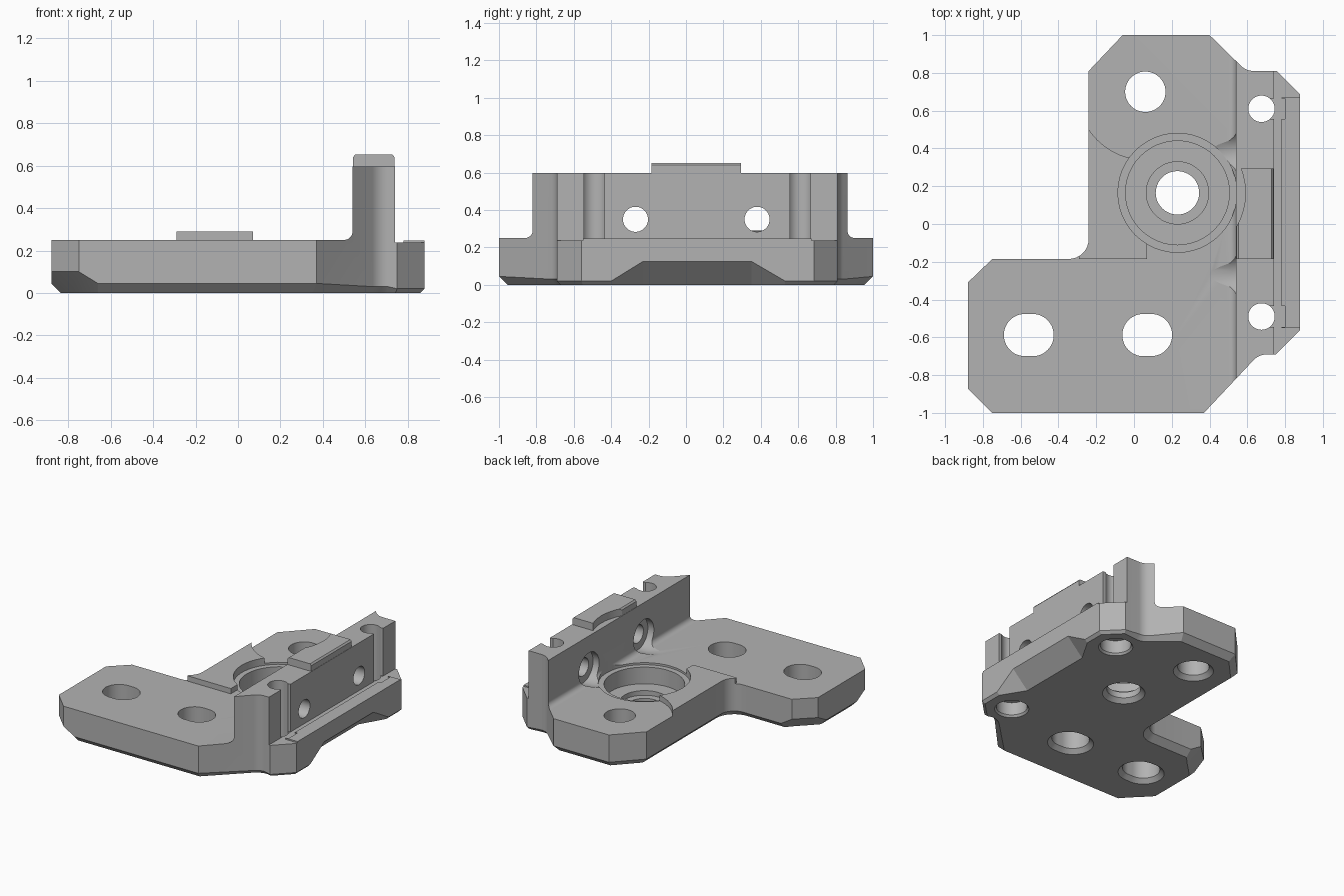
import bpy, bmesh
from math import sin, cos, radians
from mathutils import Vector

if "Cube" in bpy.data.objects:
    bpy.data.objects.remove(bpy.data.objects["Cube"], do_unlink=True)

grey = bpy.data.materials.new("machined grey")
grey.use_nodes = True
COLOUR = (0.45, 0.45, 0.45, 1)
grey.diffuse_color = COLOUR
grey.node_tree.nodes["Principled BSDF"].inputs["Base Color"].default_value = COLOUR


def arc(cx, cy, r, start, end, n=8):
    angles = [radians(start + (end - start) * i / n) for i in range(n + 1)]
    return [(cx + r * cos(a), cy + r * sin(a)) for a in angles]


def stadium(cx, cy, r, half=0):
    """Circle stretched along the first axis by +-half."""
    return arc(cx + half, cy, r, -90, 90, 24) + arc(cx - half, cy, r, 90, 270, 24)


def rect(a0, a1, b0, b1):
    return [(a0, b0), (a1, b0), (a1, b1), (a0, b1)]


def place(points, t, axis="z"):
    if axis == "x":
        return [(t, a, b) for a, b in points]
    if axis == "y":
        return [(a, t, b) for a, b in points]
    return [(a, b, t) for a, b in points]


def loft(name, rings):
    """Closed solid through rings of equal length."""
    bm = bmesh.new()
    rows = [[bm.verts.new(p) for p in ring] for ring in rings]
    n = len(rows[0])
    for low, high in zip(rows, rows[1:]):
        for i in range(n):
            j = (i + 1) % n
            bm.faces.new((low[i], low[j], high[j], high[i]))
    bm.faces.new(rows[0][::-1])
    bm.faces.new(rows[-1])
    bmesh.ops.remove_doubles(bm, verts=bm.verts, dist=0.0001)
    bmesh.ops.recalc_face_normals(bm, faces=bm.faces)
    mesh = bpy.data.meshes.new(name)
    bm.to_mesh(mesh)
    bm.free()
    mesh.materials.append(grey)
    obj = bpy.data.objects.new(name, mesh)
    bpy.context.collection.objects.link(obj)
    return obj


def prism(name, points, lo, hi, axis="z"):
    return loft(name, [place(points, lo, axis), place(points, hi, axis)])


def combine(target, tool, operation="DIFFERENCE"):
    """Apply a boolean and discard the tool."""
    mod = target.modifiers.new("boolean", "BOOLEAN")
    mod.operation, mod.object, mod.solver = operation, tool, "EXACT"
    bpy.context.view_layer.objects.active = target
    bpy.ops.object.modifier_apply(modifier=mod.name)
    bpy.data.objects.remove(tool, do_unlink=True)


# Bracket outline, counter-clockwise, as (x, y, bottom chamfer)
EDGE, FINE, CORNER, RELIEF = 0.045, 0.02, 0.1, 0.125
outline = [(-0.88, -0.87, CORNER), (-0.75, -1, CORNER), (-0.66, -1, EDGE), (0.37, -1, EDGE)]
outline += [(x, y, 0.03) for x, y in arc(0.705, -0.79, 0.1, 135, 90)]
outline += [(0.75, -0.69, FINE), (0.88, -0.56, FINE), (0.88, -0.40, FINE),
            (0.88, -0.23, RELIEF), (0.88, 0.35, RELIEF), (0.88, 0.53, FINE),
            (0.88, 0.685, FINE), (0.755, 0.81, FINE)]
outline += [(x, y, 0.03) for x, y in arc(0.635, 0.91, 0.1, 270, 225)]
outline += [(0.40, 1, EDGE), (-0.06, 1, EDGE), (-0.24, 0.81, EDGE)]
outline += [(x, y, EDGE) for x, y in arc(-0.345, -0.08, 0.105, 0, -90)]
outline += [(-0.66, -0.185, EDGE), (-0.75, -0.185, CORNER), (-0.88, -0.31, CORNER),
            (-0.88, -0.41, EDGE), (-0.88, -0.77, EDGE)]


def inset(i):
    """Corner moved inward by its chamfer."""
    a, b, c = (Vector(outline[k % len(outline)][:2]) for k in (i - 1, i, i + 1))
    d1, d2 = (b - a).normalized(), (c - b).normalized()
    n1, n2 = Vector((-d1.y, d1.x)), Vector((-d2.y, d2.x))
    p = b + (n1 + n2) / (1 + n1.dot(n2)) * outline[i][2]
    return (p.x, p.y, 0)


body = loft("bracket", [[inset(i) for i in range(len(outline))],
                        [(x, y, c) for x, y, c in outline],
                        [(x, y, 0.7) for x, y, c in outline]])

# Height envelope: plate, filleted upright wall and right ledge
CX, CY = 0.23, 0.165
profile = [(-2, -1), (2, -1), (2, 0.238), (0.74, 0.238), (0.74, 0.597), (0.54, 0.597)]
profile += arc(0.50, 0.29, 0.04, 0, -90) + [(-2, 0.25)]
envelope = prism("envelope", profile, -2, 2, "y")

# Raised pad beside the bore, cleared around the back hole
pad = prism("pad", rect(-0.29, 0.07, -0.185, 0.6), 0.1, 0.29)
combine(pad, prism("pad_clearance", stadium(0.06, 0.70, 0.36), 0, 1))
combine(envelope, pad, "UNION")

# Raised strip on the right ledge
combine(envelope, prism("strip", rect(0.78, 1.5, -0.55, 0.67), 0.1, 0.248), "UNION")

# Chamfered tab on top of the wall, scooped around the bore
tab_profile = [(0.542, 0.5), (0.738, 0.5), (0.738, 0.64), (0.728, 0.652),
               (0.552, 0.652), (0.542, 0.64)]
tab = prism("tab", tab_profile, -0.185, 0.295, "y")
combine(tab, prism("tab_scoop", stadium(CX, CY, 0.36), 0, 1))
combine(envelope, tab, "UNION")
combine(body, envelope, "INTERSECT")

# Stepped central bore
for radius, floor, top in ((0.315, 0.235, 0.32), (0.275, 0.11, 0.3), (0.165, 0.075, 0.3)):
    combine(body, prism("bore_step", stadium(CX, CY, radius), floor, top))

# Through holes and slots, countersunk underneath
for x, y, r, half in ((0.06, 0.70, 0.107, 0), (-0.557, -0.588, 0.112, 0.02),
                      (0.07, -0.588, 0.112, 0.02), (CX, CY, 0.115, 0)):
    combine(body, loft("hole", [place(stadium(x, y, r + 0.04, half), -0.01),
                                place(stadium(x, y, r, half), 0.03),
                                place(stadium(x, y, r, half), 0.8)]))

# Screw holes down the wall, open to the right and counterbored below
for y in (-0.49, 0.61):
    combine(body, prism("screw_hole", stadium(0.675, y, 0.07), -0.1, 0.8))
    combine(body, prism("screw_slot", rect(0.68, 0.8, y - 0.055, y + 0.055), 0.239, 0.8))
    combine(body, loft("screw_counterbore", [place(stadium(0.675, y, 0.125), -0.01),
                                             place(stadium(0.675, y, 0.105), 0.015),
                                             place(stadium(0.675, y, 0.105), 0.11)]))

# Cross holes through the wall with flared recesses on the inner side
for y in (-0.27, 0.38):
    combine(body, prism("cross_hole", stadium(y, 0.35, 0.067), 0.4, 0.9, "x"))
    combine(body, loft("cross_recess", [place(stadium(y, 0.35, 0.1), 0.40, "x"),
                                        place(stadium(y, 0.35, 0.12), 0.52, "x"),
                                        place(stadium(y, 0.35, 0.12), 0.59, "x")]))

# Smooth curved walls, keep machined edges sharp
bpy.ops.object.select_all(action="DESELECT")
body.select_set(True)
bpy.context.view_layer.objects.active = body
bpy.ops.object.shade_smooth_by_angle(angle=radians(20))
